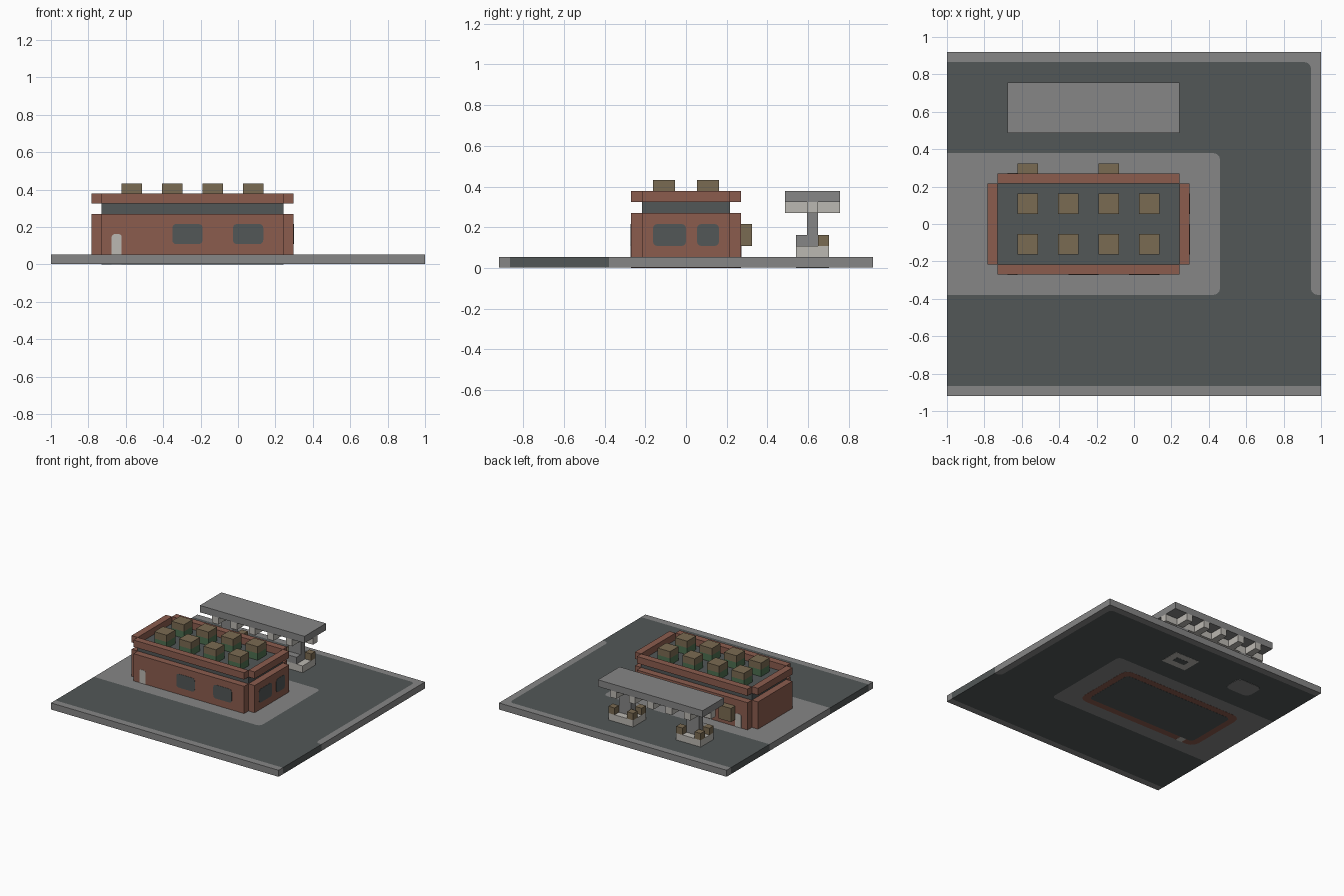
import bpy
import bmesh
import math

U = 2 / 37          # one building block of the model
BOTTOM = 0.002 / U  # underside of the ground, just above the floor plates

cube = bpy.data.objects.get("Cube")
if cube:
    bpy.data.objects.remove(cube, do_unlink=True)


def material(name, rgb):
    m = bpy.data.materials.new(name)
    m.use_nodes = True
    m.diffuse_color = (*rgb, 1)
    m.node_tree.nodes["Principled BSDF"].inputs["Base Color"].default_value = (*rgb, 1)
    return m


GREY = material("concrete_grey", (0.24, 0.24, 0.24))
DARK = material("asphalt", (0.084, 0.095, 0.095))
BRICK = material("brick", (0.26, 0.107, 0.076))
TAN = material("tan", (0.195, 0.147, 0.084))
LIGHT = material("light_grey", (0.497, 0.479, 0.445))
GREEN = material("green", (0.075, 0.16, 0.08))


def finish(bm, name, mat):
    bmesh.ops.recalc_face_normals(bm, faces=bm.faces)
    bmesh.ops.scale(bm, vec=(U, U, U), verts=bm.verts)
    me = bpy.data.meshes.new(name)
    bm.to_mesh(me)
    bm.free()
    me.materials.append(mat)
    ob = bpy.data.objects.new(name, me)
    bpy.context.collection.objects.link(ob)
    return ob


def box(name, mat, x, y, z):
    """Box from (low, high) pairs, in blocks."""
    bm = bmesh.new()
    bmesh.ops.create_cube(bm, size=1)
    for v in bm.verts:
        for i, (lo, hi) in enumerate((x, y, z)):
            v.co[i] = hi if v.co[i] > 0 else lo
    return finish(bm, name, mat)


def rounded(points):
    """Outline with an arc at each corner that carries a third value, its radius."""
    out = []
    for i, p in enumerate(points):
        if len(p) == 2:
            out.append(p)
            continue
        c, r = p[:2], p[2]
        ends = []
        for q in (points[i - 1], points[(i + 1) % len(points)]):
            d = math.dist(c, q[:2])
            ends.append([c[k] + (q[k] - c[k]) * r / d for k in (0, 1)])
        centre = [ends[0][k] + ends[1][k] - c[k] for k in (0, 1)]
        for s in range(4):
            a = s * math.pi / 6
            out.append([centre[k] + (ends[0][k] - centre[k]) * math.cos(a)
                        + (ends[1][k] - centre[k]) * math.sin(a) for k in (0, 1)])
    return out


def prism(name, mat, points, lo, hi, place=lambda a, b, c: (a, b, c)):
    bm = bmesh.new()
    verts = [bm.verts.new(place(a, b, lo)) for a, b in rounded(points)]
    face = bm.faces.new(verts)
    shift = [q - p for p, q in zip(place(0, 0, lo), place(0, 0, hi))]
    new = bmesh.ops.extrude_face_region(bm, geom=[face])["geom"]
    bmesh.ops.translate(bm, vec=shift,
                        verts=[g for g in new if isinstance(g, bmesh.types.BMVert)])
    return finish(bm, name, mat)


def rect(a0, a1, b0, b1, r):
    return [(a0, b0, r), (a1, b0, r), (a1, b1, r), (a0, b1, r)]


# Ground: road and pavements fit together through the full thickness
R = 0.6
prism("road", DARK, [(-18.5, -16), (18.5, -16), (18.5, -7), (17.5, -7, R), (17.5, 16, R),
                     (-18.5, 16), (-18.5, 7), (8.5, 7, R), (8.5, -7, R), (-18.5, -7)], BOTTOM, 1)
prism("rear_pavement", GREY, [(18.5, -7), (18.5, 17), (-18.5, 17), (-18.5, 16),
                              (17.5, 16, R), (17.5, -7, R)], BOTTOM, 1)
prism("building_lot", GREY, [(-18.5, -7), (8.5, -7, R), (8.5, 7, R), (-18.5, 7)], BOTTOM, 1)
box("front_pavement", GREY, (-18.5, 18.5), (-17, -16), (BOTTOM, 1))

# Footprints visible on the underside
prism("wall_footprint", BRICK, rect(-14.5, 5.5, -5, 5, 1.2), BOTTOM / 2, BOTTOM * 2)
prism("floor_footprint", DARK, rect(-13.5, 4.5, -4, 4, 0.6), 0, BOTTOM)
box("door_footprint", LIGHT, (-12.5, -11.5), (-5, -4), (0, BOTTOM))
box("left_island_footprint", LIGHT, (-0.5, 3.5), (10, 13), (BOTTOM / 2, BOTTOM * 2))
box("left_island_core", DARK, (0.5, 2.5), (11, 12), (0, BOTTOM))
prism("right_island_footprint", GREY, rect(-11.5, -7.5, 10, 13, 0.8), 0, BOTTOM * 2)

# Building: notched corners, recessed band, raised parapet
box("building_core", BRICK, (-13.5, 4.5), (-4, 4), (1, 5))
box("roof_band", DARK, (-13.5, 4.5), (-4, 4), (5, 6))
for part, z in (("wall", (1, 5)), ("parapet", (6, 7))):
    box("front_" + part, BRICK, (-13.5, 4.5), (-5, -4), z)
    box("back_" + part, BRICK, (-13.5, 4.5), (4, 5), z)
    box("left_" + part, BRICK, (4.5, 5.5), (-4, 4), z)
    box("right_" + part, BRICK, (-14.5, -13.5), (-4, 4), z)

# Rooftop units with green lower halves
for x in (-11.5, -7.5, -3.5, 0.5):
    for y in (-3, 1):
        box("roof_unit_base", GREEN, (x, x + 2), (y, y + 2), (6, 7))
        box("roof_unit_top", TAN, (x, x + 2), (y, y + 2), (7, 8))

# Rear wall units
for x in (-11.5, -3.5):
    for z in (2, 3):
        box("rear_wall_unit", TAN, (x, x + 2), (5, 6), (z, z + 1))


# Windows and doors as thin plates
def facing_y(a, b, c):
    return (a, c, b)


def facing_x(a, b, c):
    return (c, a, b)


T = 0.04
for x in (-6.5, -0.5):
    prism("front_window", DARK, rect(x, x + 3, 2, 4, 0.4), -5 - T, -5, facing_y)
for y0, y1 in ((-3, 0), (1, 3)):
    prism("side_window", DARK, rect(y0, y1, 2, 4, 0.4), 5.5, 5.5 + T, facing_x)
door = [(-12.5, 1), (-11.5, 1), (-11.5, 3, 0.3), (-12.5, 3, 0.3)]
prism("front_door", LIGHT, door, -5 - T, -5, facing_y)
prism("back_door", LIGHT, door, 5, 5 + T, facing_y)

# Canopy: roof slab over a spine with cross beams
box("canopy_roof", GREY, (-12.5, 4.5), (9, 14), (6, 7))
box("canopy_spine", LIGHT, (-12.5, 4.5), (11, 12), (5, 6))
for i in range(5):
    x = -10.5 + 3 * i
    for side, y in (("front", (9, 11)), ("back", (12, 14))):
        box(side + "_canopy_beam", LIGHT, (x, x + 1), y, (5, 6))

# Pump islands with columns
for x in (-11.5, -0.5):
    box("island", LIGHT, (x, x + 4), (10, 13), (1, 2))
    box("pump_core", GREY, (x + 1, x + 3), (10, 12), (2, 3))
    box("canopy_column", GREY, (x + 1, x + 3), (11, 12), (3, 5))
    for dx, y in ((0, 10), (0, 12), (3, 12)):
        box("pump", TAN, (x + dx, x + dx + 1), (y, y + 1), (2, 3))
